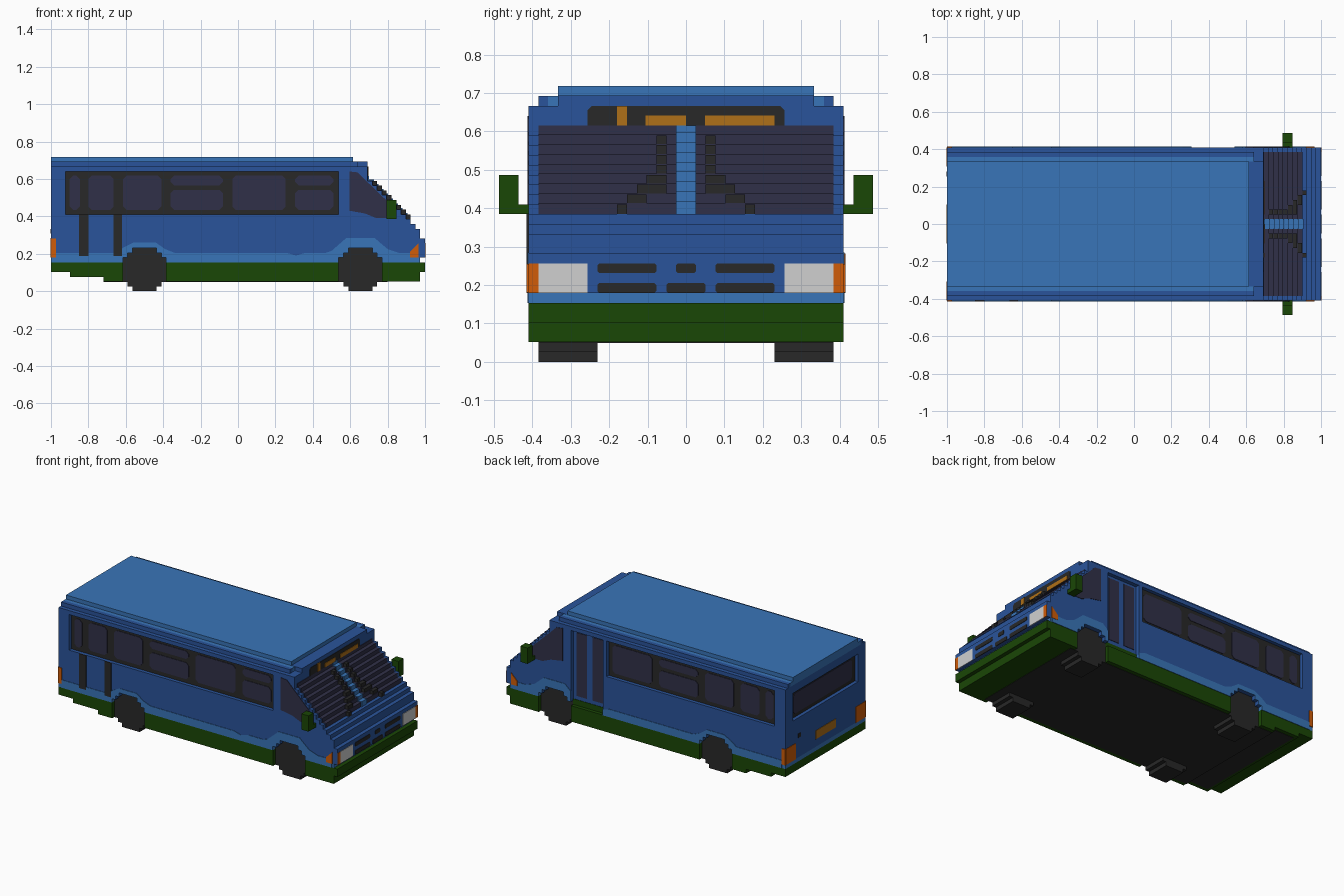
import bpy, bmesh, math

if "Cube" in bpy.data.objects:
    bpy.data.objects.remove(bpy.data.objects["Cube"])

U = 2 / 78          # block size
T = 0.003           # thickness of painted plates
W = 16 * U          # half width of the bus
IN = W - U          # face of recessed windows and door


def material(name, rgb):
    lin = [(c / 255 / 12.92) if c < 11 else ((c / 255 + 0.055) / 1.055) ** 2.4 for c in rgb]
    m = bpy.data.materials.new(name)
    m.use_nodes = True
    m.diffuse_color = (*lin, 1)
    m.node_tree.nodes["Principled BSDF"].inputs["Base Color"].default_value = (*lin, 1)
    return m


BLUE = material("body blue", (42, 84, 155))
LIGHT = material("light blue", (57, 117, 184))
GREEN = material("dark green", (26, 71, 6))
DARK = material("charcoal", (40, 40, 40))
GLASS = material("tinted glass", (48, 48, 72))
WHITE = material("lamp white", (208, 208, 208))
ORANGE = material("lamp orange", (208, 92, 8))
GOLD = material("amber", (175, 112, 24))


def prism(name, pts, a, b, axis, mat):
    """Extrude a profile from a to b: (x, z) points along y, or (y, z) points along x."""
    bm = bmesh.new()
    rings = []
    for d in (a, b):
        rings.append([bm.verts.new((p, d, q) if axis == "y" else (d, p, q)) for p, q in pts])
    bm.faces.new(rings[0])
    bm.faces.new(rings[1])
    n = len(pts)
    for i in range(n):
        j = (i + 1) % n
        bm.faces.new((rings[0][i], rings[0][j], rings[1][j], rings[1][i]))
    bmesh.ops.recalc_face_normals(bm, faces=bm.faces)
    me = bpy.data.meshes.new(name)
    bm.to_mesh(me)
    bm.free()
    me.materials.append(mat)
    ob = bpy.data.objects.new(name, me)
    bpy.context.collection.objects.link(ob)
    return ob


def rect(a0, a1, z0, z1, c=0.0):
    """Rectangle with corners cut by c."""
    if not c:
        return [(a0, z0), (a1, z0), (a1, z1), (a0, z1)]
    return [(a0 + c, z0), (a1 - c, z0), (a1, z0 + c), (a1, z1 - c),
            (a1 - c, z1), (a0 + c, z1), (a0, z1 - c), (a0, z0 + c)]


def box(name, x0, x1, y0, y1, z0, z1, mat):
    return prism(name, rect(x0, x1, z0, z1), y0, y1, "y", mat)


def side_plate(name, pts, s, mat, t=T, face=W):
    return prism(name, pts, s * (face - 0.002), s * (face + t), "y", mat)


def end_plate(name, pts, x, mat, t=T):
    d = 1 if x > 0 else -1
    return prism(name, pts, x - d * 0.002, x + d * t, "x", mat)


def cut(cutter, *targets):
    """Subtract the cutter from each target, then discard it."""
    for ob in targets:
        mod = ob.modifiers.new("opening", "BOOLEAN")
        mod.operation = "DIFFERENCE"
        mod.solver = "EXACT"
        mod.object = cutter
        bpy.context.view_layer.objects.active = ob
        bpy.ops.object.modifier_apply(modifier=mod.name)
    bpy.data.objects.remove(cutter)


# Nose position for each block row above the lower band
nose = {7: 39, 8: 39, 9: 39, 10: 39, 11: 38, 12: 38, 13: 37, 14: 36}
nose.update({k: 50 - k for k in range(15, 24)})
nose.update({24: 27, 25: 27})


def stairs(k0, k1, off=0.0):
    pts = []
    for k in range(k0, k1):
        x = nose[k] * U + off
        top = off if k < 23 else 0
        pts += [(x, k * U + (off if k > k0 else 0)), (x, (k + 1) * U + top)]
    return pts


# Body shell, lower band and skirt
body = prism("body", stairs(7, 26) + [(-1, 26 * U), (-1, 7 * U)], -W, W, "y", BLUE)
band = box("lower_band", -1, 38 * U, -W, W, 6 * U, 7 * U, LIGHT)
skirt = prism("skirt", [(i * U, k * U) for i, k in (
    (-39, 6), (-39, 4), (-35, 4), (-35, 3), (-28, 3), (-28, 2),
    (38, 2), (38, 4), (39, 4), (39, 6))], -W, W, "y", GREEN)
box("underside", -28 * U, 0.8, -15 * U, 15 * U, 2 * U - 0.002, 2 * U + T, DARK)
box("underside_rear", -0.88, -28 * U, -15 * U, 15 * U, 3 * U - 0.002, 3 * U + T, DARK)

# Stepped roof
box("roof_top", -1, 24 * U, -13 * U, 13 * U, 27 * U, 28 * U, LIGHT)
box("roof_step", -1, 25 * U, -14 * U, 14 * U, 26 * U, 27 * U, LIGHT)
box("roof_brow", 24 * U, 27 * U, -13 * U, 13 * U, 26 * U, 27 * U + 0.001, BLUE)
for s in (1, -1):
    box("roof_gutter", -1, 25 * U, s * 14 * U, s * 15 * U, 26 * U, 27 * U, BLUE)

# Light trim rising over the wheels on each side
trim_top = [(0.96, 0.205), (0.86, 0.205), (0.80, 0.225), (0.77, 0.25), (0.73, 0.285),
            (0.58, 0.285), (0.54, 0.25), (0.50, 0.215), (0.47, 0.205), (0.36, 0.205),
            (0.31, 0.19), (0.26, 0.205), (-0.34, 0.205), (-0.39, 0.225), (-0.44, 0.26),
            (-0.56, 0.26), (-0.61, 0.235), (-0.65, 0.205), (-0.975, 0.205)]
trims = {s: side_plate("side_trim", [(-0.975, 6 * U), (0.96, 6 * U)] + trim_top, s, LIGHT)
         for s in (1, -1)}

# Blocky wheels, with matching openings cut in the sides
rows = [5, 7, 9, 9, 9, 9, 9, 7, 5]


def wheel_profile(cx):
    right = []
    for k, w in enumerate(rows):
        right += [(w / 2 * U, k * U), (w / 2 * U, (k + 1) * U)]
    # drop repeated points where neighbouring rows match
    right = [p for i, p in enumerate(right) if i == 0 or p != right[i - 1]]
    return [(cx + x, z) for x, z in right] + [(cx - x, z) for x, z in reversed(right)]


for cx in (-19.5 * U, 25.5 * U):
    for s in (1, -1):
        cutter = prism("wheel_cutter", wheel_profile(cx), s * 0.3, s * 0.46, "y", DARK)
        cut(cutter, body, band, skirt, trims[s])
        prism("wheel", wheel_profile(cx), s * 9 * U, s * 15 * U, "y", DARK)

# Recessed side windows: dark band with glass panes
LO, HI = 0.435, 0.617
for s in (1, -1):
    end = 21 * U if s < 0 else 11 * U
    opening = rect(-36 * U, end, 16 * U, 25 * U)
    cut(prism("window_cutter", opening, s * IN, s * 0.46, "y", DARK), body)
    side_plate("window_band", opening, s, DARK, face=IN)
    panes = [(-0.90, -0.845, LO, HI), (-0.80, -0.665, LO, HI), (-0.615, -0.41, LO, HI),
             (-0.36, -0.08, LO, 0.542), (-0.36, -0.08, 0.566, HI), (-0.03, 0.255, LO, HI)]
    if s < 0:
        panes += [(0.305, 0.51, LO, 0.542), (0.305, 0.51, 0.566, HI)]
    for x0, x1, z0, z1 in panes:
        side_plate("side_window", rect(x0, x1, z0, z1, 0.018), s, GLASS, 0.006, IN)
    side_plate("cab_window", [(0.595, 0.64), (0.64, 0.635), (0.675, 0.60), (0.82, 0.46),
               (0.835, 0.39), (0.74, 0.39), (0.68, 0.415), (0.595, 0.43)], s, GLASS)

    # Corner lamps
    side_plate("front_marker", [(0.92, 0.18), (0.965, 0.18), (0.965, 0.255), (0.92, 0.21)],
               s, ORANGE, 0.005)
    side_plate("rear_marker", rect(-1, -38 * U, 7 * U, 11 * U), s, ORANGE, 0.005)
    end_plate("tail_lamp", rect(s * 12 * U, s * W, 7 * U, 11 * U), -1, ORANGE)
    end_plate("headlamp", rect(s * 10 * U, s * 15 * U, 7 * U, 10 * U), 1, WHITE)
    end_plate("turn_lamp", rect(s * 15 * U, s * W, 7 * U, 10 * U), 1, ORANGE)

    # Mirrors on short arms
    box("mirror_arm", 31 * U, 33 * U, s * W, s * 17 * U, 15 * U, 16 * U, GREEN)
    box("mirror", 31 * U, 33 * U, s * 17 * U, s * 19 * U, 15 * U, 19 * U, GREEN)

    # Wipers stepping up the windscreen
    steps = [(15, 6, 7), (16, 4, 6), (17, 2, 5), (18, 2, 4)] + [(k, 2, 3) for k in range(19, 23)]
    for k, y0, y1 in steps:
        box("wiper", (nose[k] - 1) * U, (nose[k] + 1) * U, s * y0 * U, s * y1 * U,
            k * U, (k + 1) * U, DARK)

    # Outer grille slots
    for z in (7, 9):
        y0, y1 = sorted((s * 3 * U, s * 9 * U))
        end_plate("grille_slot", rect(y0, y1, z * U, (z + 1) * U, 0.005), 1, DARK)

end_plate("grille_lower_middle", rect(-2 * U, 2 * U, 7 * U, 8 * U, 0.005), 1, DARK)
end_plate("grille_upper_middle", rect(-U, U, 9 * U, 10 * U, 0.005), 1, DARK)

# Stepped windscreen with centre post
back = [(25 * U, 24 * U), (33 * U, 15 * U)]
prism("windscreen", stairs(15, 24, T) + back, -15 * U, 15 * U, "y", GLASS)
prism("centre_post", stairs(15, 24, 0.008) + back, -U, U, "y", LIGHT)

# Destination sign
sx = 27 * U
end_plate("sign_panel", [(-0.256, 24 * U), (0.256, 24 * U), (0.256, 0.655), (0.245, 26 * U),
                         (-0.245, 26 * U), (-0.256, 0.655)], sx, DARK)
for y0, y1, z1 in ((-0.18, -0.154, 26), (-0.105, 0, 25), (0.05, 0.23, 25)):
    end_plate("sign_marking", rect(y0, y1, 24 * U, z1 * U), sx, GOLD, 0.006)

# Recessed folding door on the left side, above a green step
cut(prism("door_cutter", rect(12 * U, 21 * U, 6 * U - 0.01, 25 * U), IN, 0.46, "y", DARK),
    body, band, trims[1])
for x0, x1 in ((0.44, 0.515), (0.325, 0.40)):
    side_plate("door_window", rect(x0, x1, 0.215, 0.625), 1, GLASS, face=IN)
side_plate("door_step", rect(12 * U, 21 * U, 6 * U, 0.19), 1, GREEN, face=IN)

# Dark vertical strips on the right side
for x0, x1 in ((-0.85, -0.80), (-0.665, -0.62)):
    side_plate("side_strip", rect(x0, x1, 0.187, 16 * U), -1, DARK, 0.005)

# Recessed rear window, number plate and latch
opening = rect(-13 * U, 13 * U, 17 * U, 24 * U)
cut(prism("rear_cutter", opening, -1.05, -38 * U, "x", DARK), body)
end_plate("rear_window_frame", opening, -38 * U, DARK)
end_plate("rear_window", rect(-0.30, 0.30, 0.46, 0.592, 0.015), -38 * U, GLASS, 0.006)
end_plate("rear_plate", rect(-0.103, 0.103, 0.23, 0.285), -1, GOLD)
end_plate("rear_latch", rect(0.255, 0.28, 0.307, 0.333), -1, DARK)
